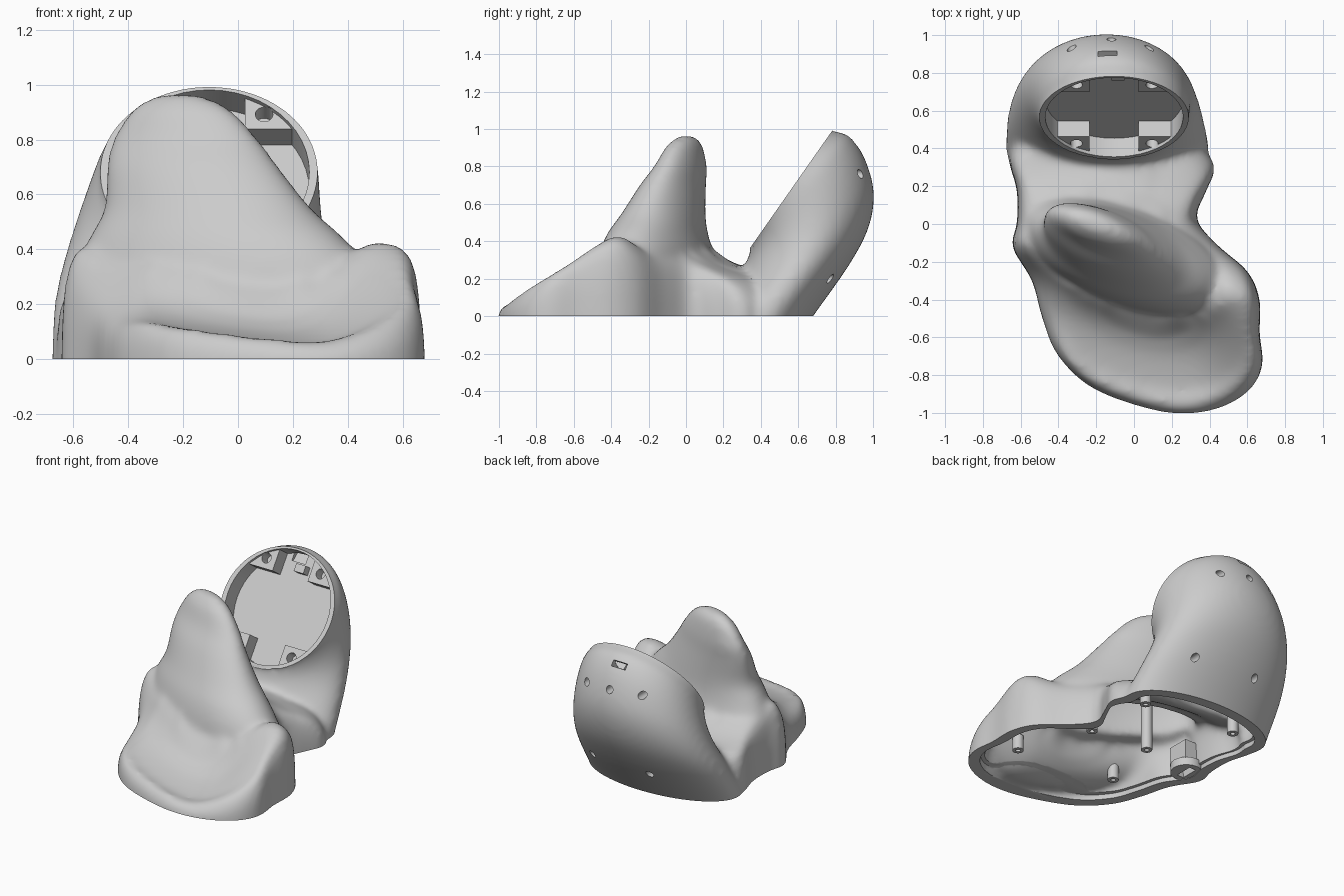
import bpy, bmesh
from math import sin, cos, pi, exp, radians, hypot
from mathutils import Vector, Matrix

cube = bpy.data.objects.get("Cube")
if cube:
    bpy.data.objects.remove(cube, do_unlink=True)

grey = bpy.data.materials.new("plain grey")
grey.use_nodes = True
grey.diffuse_color = (0.6, 0.6, 0.6, 1)
grey.node_tree.nodes["Principled BSDF"].inputs["Base Color"].default_value = (0.6, 0.6, 0.6, 1)

T = Matrix.Translation
FLOOR = -0.15  # solids run below the ground and are trimmed flat later


def finish(name, bm):
    bmesh.ops.recalc_face_normals(bm, faces=bm.faces)
    me = bpy.data.meshes.new(name)
    bm.to_mesh(me)
    bm.free()
    ob = bpy.data.objects.new(name, me)
    me.materials.append(grey)
    bpy.context.collection.objects.link(ob)
    return ob


def bake(ob):
    dg = bpy.context.evaluated_depsgraph_get()
    me = bpy.data.meshes.new_from_object(ob.evaluated_get(dg))
    ob.modifiers.clear()
    ob.data = me


def cut(ob, tool, op='DIFFERENCE'):
    tool.hide_render = True
    before = len(ob.data.polygons)
    for solver in ('MANIFOLD', 'EXACT'):
        mod = ob.modifiers.new("cut", 'BOOLEAN')
        mod.operation, mod.solver, mod.object = op, solver, tool
        bake(ob)
        if len(ob.data.polygons) != before:
            break
    bpy.data.objects.remove(tool, do_unlink=True)


def rod(name, m, r, depth):
    bm = bmesh.new()
    bmesh.ops.create_cone(bm, cap_ends=True, segments=48, radius1=r, radius2=r, depth=depth, matrix=m)
    return finish(name, bm)


def box(name, m, size):
    bm = bmesh.new()
    bmesh.ops.create_cube(bm, size=1, matrix=m @ Matrix.Diagonal((*size, 1)))
    return finish(name, bm)


def loft(bm, rings):
    loops = [[bm.verts.new(p) for p in ring] for ring in rings]
    for a, b in zip(loops, loops[1:]):
        for i in range(len(a)):
            j = (i + 1) % len(a)
            bm.faces.new((a[i], a[j], b[j], b[i]))
    bm.faces.new(loops[0])
    bm.faces.new(loops[-1])


def clamp(v):
    return max(0.0, min(1.0, v))


def spline(rows, closed=False):
    """Smooth curve through rows of numbers, four steps per span."""
    pts = [Vector(r) for r in rows]
    n = len(pts)
    out = []
    for i in range(n if closed else n - 1):
        a, b, c, d = (pts[k % n if closed else max(0, min(n - 1, k))] for k in range(i - 1, i + 3))
        for t in (0, .25, .5, .75):
            out.append(b + (c - a) * (t / 2) + (a * 2 - b * 5 + c * 4 - d) * (t * t / 2)
                       + (b * 3 - a - c * 3 + d) * (t ** 3 / 2))
    return out if closed else out + [pts[-1]]


# Footprint of the base
OUTLINE = [(.17, -1), (.42, -.985), (.6, -.89), (.68, -.75), (.665, -.58), (.665, -.4), (.6, -.25),
           (.44, -.11), (.33, .03), (.38, .17), (.42, .33), (.2, .52), (-.15, .58), (-.5, .52),
           (-.66, .38), (-.62, .18), (-.62, 0), (-.645, -.12), (-.54, -.3), (-.485, -.5),
           (-.4, -.7), (-.2, -.88)]
MID = Vector((0, -0.2))


def deck(x, y, s):
    """Height of the base: low dished front, raised lip, side ridge, shoulder, flare around the fin."""
    t = clamp((y + 0.95) / 0.55)
    k = clamp((y + 0.2) / 0.35)
    k = k * k * (3 - 2 * k)
    front = max(0.025, 0.06 - 0.11 * x - 0.5 * max(0, -0.35 - x)) + 0.06 * t
    lip = 0.03 * exp(-((s - 0.93) / 0.05) ** 2) * (1 - t)
    reach = 0.48 if y < -0.4 else 0.22
    spread = 0.25 if x < 0.63 else 0.3
    ridge = 0.23 * exp(-((x - 0.63) / spread) ** 2 - ((y + 0.4) / reach) ** 2)
    shoulder = 0.13 * exp(-((x + 0.6) / 0.16) ** 2 - ((y + 0.12) / 0.14) ** 2)
    dx, dy = x + 0.05, y + 0.17
    c, d = cos(radians(20)), sin(radians(20))
    r = hypot((dx * c - dy * d) / 0.57, (dx * d + dy * c) / 0.27)
    flare = (0.19 - 0.07 * k) * exp(-max(0, r - 1) / 0.33)
    high = front * (1 - k) + 0.24 * k + lip + ridge + shoulder + flare
    # the edge is tight at the front and soft beside the neck
    power = 34 - 29 * k * clamp(x / 0.2 + 0.5)
    return high, (1 - s ** power) ** 0.5


# Rear pod: front (y, z), back (y, z), right x, left x of each fanned ring
POD = [(.27, .43, .7, 1.045, -.5, .29), (.35, .375, .78, .99, -.5, .29),
       (.34, .34, .87, .965, -.52, .295), (.33, .3, .955, .845, -.555, .3),
       (.3, .25, 1.005, .66, -.6, .312), (.27, .2, .975, .47, -.64, .335),
       (.22, .12, .87, .27, -.67, .365), (.15, 0, .68, 0, -.68, .395),
       (.15, FLOOR, .58, FLOOR, -.68, .395)]

# Upright fin: height, centre x, centre y, half length, half thickness
FIN = [(FLOOR, -.05, -.17, .55, .26), (.1, -.05, -.17, .57, .26), (.25, -.05, -.165, .57, .262),
       (.35, -.06, -.16, .55, .25), (.45, -.08, -.15, .48, .222), (.55, -.11, -.12, .395, .19),
       (.7, -.165, -.07, .33, .145), (.8, -.19, -.03, .28, .11), (.9, -.205, -.01, .2, .08),
       (.94, -.21, 0, .14, .055), (.965, -.215, 0, .07, .03)]


def body(name, inset=0.0):
    bm = bmesh.new()
    # base with a rounded edge
    edge = [(p - MID) * (1 - inset / (p - MID).length) for p in spline(OUTLINE, True)]
    rings = [[(*(MID + p), FLOOR) for p in edge]]
    for s in (1, .995, .985, .97, .95, .92, .89, .85, .8, .74, .67, .6, .5, .4, .3, .2, .1, .03):
        ring = []
        for p in edge:
            q = MID + p * s
            high, rounding = deck(q.x, q.y, s)
            ring.append((q.x, q.y, max(0, high - inset) * rounding))
        rings.append(ring)
    loft(bm, rings)
    angles = [2 * pi * i / 64 for i in range(64)]
    # pod
    rings = []
    for fy, fz, by, bz, x0, x1 in spline(POD[5:] if inset else POD):
        f, b = Vector((0, fy, fz)), Vector((0, by, bz))
        along = (b - f).normalized() * ((b - f).length / 2 - inset)
        mid = (f + b) / 2 + Vector(((x0 + x1) / 2, 0, 0))
        rx = (x1 - x0) / 2 - inset
        rings.append([mid + along * sin(a) + Vector((rx * cos(a), 0, 0)) for a in angles])
    loft(bm, rings)
    # fin
    rings = []
    turn = Matrix.Rotation(radians(-20), 4, 'Z')
    for z, cx, cy, l, t in spline(FIN):
        if t - inset > 0.025:
            rings.append([Vector((cx, cy, z)) + turn @ Vector(((l - inset) * cos(a), (t - inset) * sin(a), 0))
                          for a in angles])
    loft(bm, rings)
    ob = finish(name, bm)
    # blend the three masses into one skin
    mod = ob.modifiers.new("blend", 'REMESH')
    mod.mode, mod.voxel_size = 'VOXEL', 0.018
    mod = ob.modifiers.new("soften", 'SMOOTH')
    mod.factor, mod.iterations = 0.5, 18
    bake(ob)
    return ob


shell = body("body_shell")
cut(shell, box("ground_cutter", T((0, 0, -0.5)), (4, 4, 1)))

# Flat pod face and round recess with four square corner bosses
F = T((-0.105, 0.565, 0.682)) @ Matrix.Rotation(radians(55), 4, 'X')
cut(shell, rod("face_cutter", F @ T((0, 0, 0.07)), 0.43, 0.14))
recess = rod("recess_cutter", F @ T((0, 0, -0.05)), 0.365, 0.14)
corners = [(sx, sy) for sx in (-1, 1) for sy in (-1, 1)]
for sx, sy in corners:
    cut(recess, box("boss", F @ T((sx * 0.23, sy * 0.31, -0.09)), (.2, .21, .14)))
cut(shell, recess)
for sx, sy in corners:
    cut(shell, rod("boss_hole", F @ T((sx * 0.2, sy * 0.27, -0.05)), 0.032, 0.08))

# Hollow underside with a stepped seat for a lid
cut(shell, body("cavity", 0.095))
seat = body("lid_seat", 0.072)
cut(seat, box("seat_limit", T((0, 0, -0.02)), (4, 4, 0.1)), 'INTERSECT')
cut(shell, seat)

# Small round holes and the port slot on the pod's back
for x, y, z in ((-.33, .93, .78), (-.12, .97, .78), (.08, .95, .76), (.15, .77, .2), (-.3, .76, .2)):
    cut(shell, rod("back_hole", T((x, y, z)) @ Matrix.Rotation(pi / 2, 4, 'X'), 0.024, 0.18))
cut(shell, box("port_cutter", T((-.14, .9, .92)) @ Matrix.Rotation(radians(-52), 4, 'X'), (.1, .04, .16)))

parts = [shell]

# Screw posts under the deck
for x, y, top in ((.2, .35, .2), (-.45, .42, .2), (-.17, -.08, .4), (.44, -.6, .13), (-.25, -.5, .14), (.24, -.12, .28)):
    post = rod("screw_post", T((x, y, (top + 0.03) / 2)), 0.035, top - 0.03)
    cut(post, rod("screw_hole", T((x, y, 0.05)), 0.015, 0.08))
    parts.append(post)

# Slotted connector flange and housing beside the neck
flange = rod("connector_flange", T((-.51, -.1, .03)), .1, .055)
cut(flange, box("slot", T((-.51, -.1, .02)), (.05, .12, .08)))
parts.append(flange)
parts.append(box("connector_housing", T((-.49, -.1, .12)), (.1, .15, .13)))
parts.append(box("recess_connector", F @ T((0.02, 0.27, -0.095)), (.07, .05, .06)))

bpy.ops.object.select_all(action='DESELECT')
for ob in parts:
    ob.select_set(True)
bpy.context.view_layer.objects.active = shell
bpy.ops.object.shade_smooth_by_angle(angle=radians(35))
